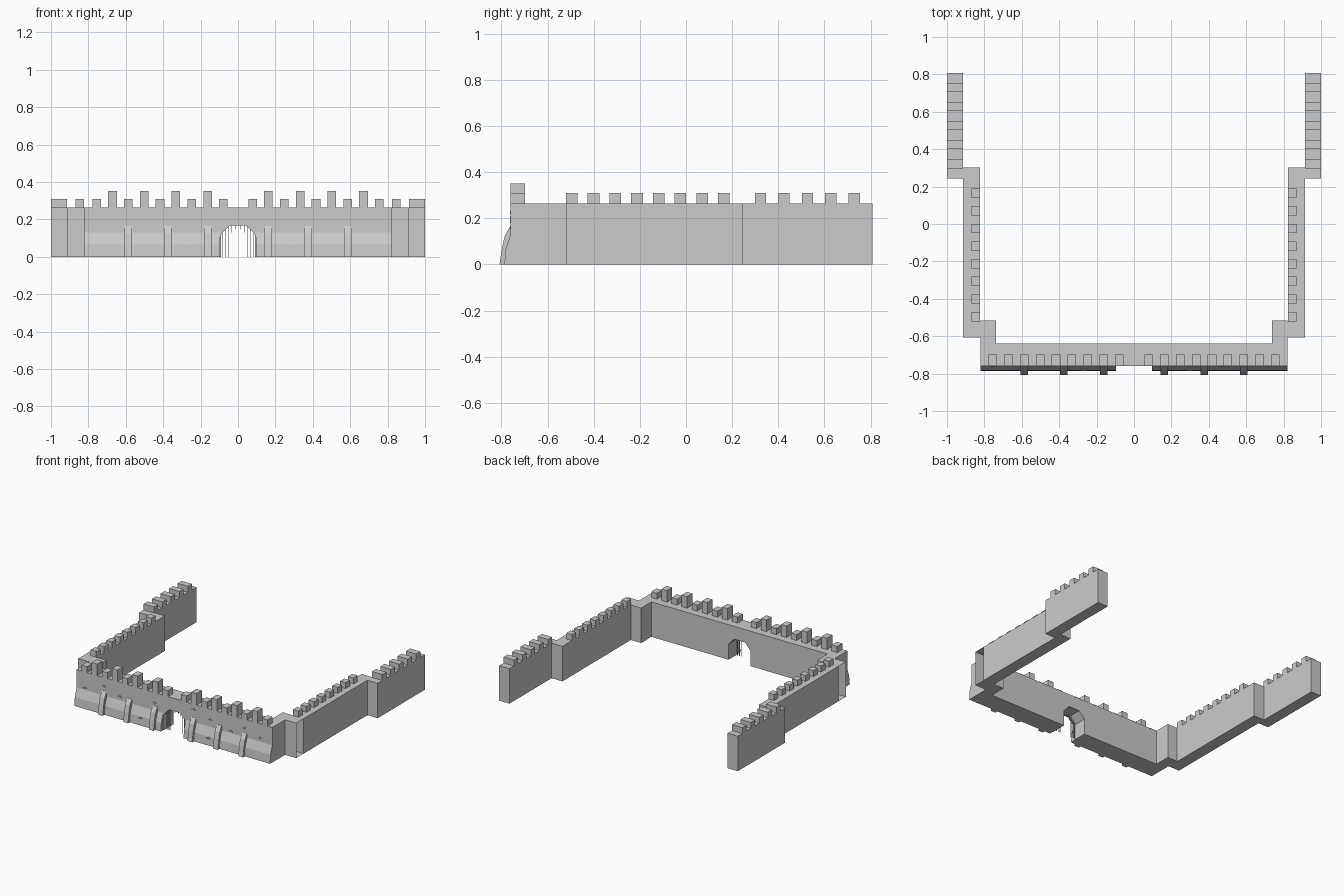
import bpy, bmesh
from mathutils import Vector

if "Cube" in bpy.data.objects:
    bpy.data.objects.remove(bpy.data.objects["Cube"])

H = 0.265      # wall height
LOW, TALL = 0.31, 0.352


def finish(name, bm):
    bmesh.ops.recalc_face_normals(bm, faces=bm.faces[:])
    me = bpy.data.meshes.new(name)
    bm.to_mesh(me)
    bm.free()
    ob = bpy.data.objects.new(name, me)
    bpy.context.collection.objects.link(ob)
    return ob


def add_prism(bm, pts, vec):
    f = bm.faces.new([bm.verts.new(p) for p in pts])
    r = bmesh.ops.extrude_face_region(bm, geom=[f], use_keep_orig=True)
    vs = [v for v in r["geom"] if isinstance(v, bmesh.types.BMVert)]
    bmesh.ops.translate(bm, verts=vs, vec=Vector(vec))


def add_box(bm, x0, x1, y0, y1, z0, z1):
    add_prism(bm, [(x0, y0, z0), (x1, y0, z0), (x1, y1, z0), (x0, y1, z0)],
              (0, 0, z1 - z0))


def boxes(name, items):
    bm = bmesh.new()
    for it in items:
        add_box(bm, *it)
    return finish(name, bm)


def mirror(ob):
    ob.modifiers.new("mirror", "MIRROR").use_clip = False
    return ob


# Front wall with faceted gate arch
bm = bmesh.new()
arch = [(-0.092, 0), (-0.092, 0.118), (-0.045, 0.168),
        (0.045, 0.168), (0.092, 0.118), (0.092, 0)]
outline = [(-0.82, 0)] + arch + [(0.82, 0), (0.82, H), (-0.82, H)]
add_prism(bm, [(x, -0.76, z) for x, z in outline], (0, 0.12, 0))
finish("front_wall", bm)

# Sloped wall base, one piece each side of the gate
bm = bmesh.new()
base = [(-0.755, 0), (-0.787, 0), (-0.782, 0.065), (-0.76, 0.13), (-0.755, 0.13)]
add_prism(bm, [(0.095, y, z) for y, z in base], (0.725, 0, 0))
mirror(finish("sloped_base", bm))

# Buttresses
bm = bmesh.new()
prof = [(-0.755, 0), (-0.808, 0), (-0.797, 0.075), (-0.785, 0.125),
        (-0.762, 0.165), (-0.755, 0.165)]
for x in (0.162, 0.376, 0.588):
    add_prism(bm, [(x - 0.02, y, z) for y, z in prof], (0.04, 0, 0))
mirror(finish("buttresses", bm))

# Front battlements, alternating short and tall
items = []
for i in range(9):
    x = 0.078 + i * 0.0847
    items.append((x - 0.023, x + 0.023, -0.76, -0.697, H, TALL if i % 2 else LOW))
mirror(boxes("front_merlons", items))

# Inner corner piers, filling the step between front and side walls
mirror(boxes("corner_pier", [(0.738, 0.82, -0.64, -0.517, 0, H)]))

# Outer corner blocks, open on the outward face
bm = bmesh.new()
add_box(bm, 0.82, 0.914, -0.608, -0.52, 0, H)
bm.normal_update()
bmesh.ops.delete(bm, geom=[f for f in bm.faces if f.calc_center_median().x > 0.91],
                 context="FACES")
mirror(finish("outer_corner", bm))

# Side walls and the rear walls stepped outward
mirror(boxes("side_wall", [(0.824, 0.914, -0.52, 0.303, 0, H)]))
mirror(boxes("rear_wall", [(0.914, 1.0, 0.243, 0.808, 0, H)]))

# Side and rear battlements
mirror(boxes("side_merlons", [(0.824, 0.87, -0.52 + i * 0.0942, -0.47 + i * 0.0942, H, LOW)
                              for i in range(8)]))
mirror(boxes("rear_merlons", [(0.914, 1.0, 0.298 + i * 0.1018, 0.347 + i * 0.1018, H, LOW)
                              for i in range(5)]))

# Small clusters of exposed bricks
items = []
for x, z in [(-0.75, 0.143), (-0.59, 0.2), (-0.46, 0.158), (-0.265, 0.055), (-0.17, 0.19),
             (0.16, 0.225), (0.305, 0.187), (0.3, 0.055), (0.47, 0.145), (0.59, 0.2),
             (0.72, 0.16)]:
    y = -0.784 if z < 0.1 else -0.76
    for dx, dz in ((-0.011, -0.004), (0.007, -0.004), (0, 0.004)):
        items.append((x + dx - 0.007, x + dx + 0.007, y - 0.003, y + 0.005,
                      z + dz - 0.003, z + dz + 0.003))
boxes("exposed_bricks", items)

# Broken gate bars: long at the sides, short stubs in the middle
items = []
for x, z0, z1 in [(0.082, 0, 0.128), (0.066, 0, 0.145), (0.05, 0, 0.162),
                  (0.034, 0.13, 0.17), (0.015, 0.145, 0.17)]:
    items.append((x - 0.002, x + 0.002, -0.735, -0.731, z0, z1))
mirror(boxes("gate_bars", items))
